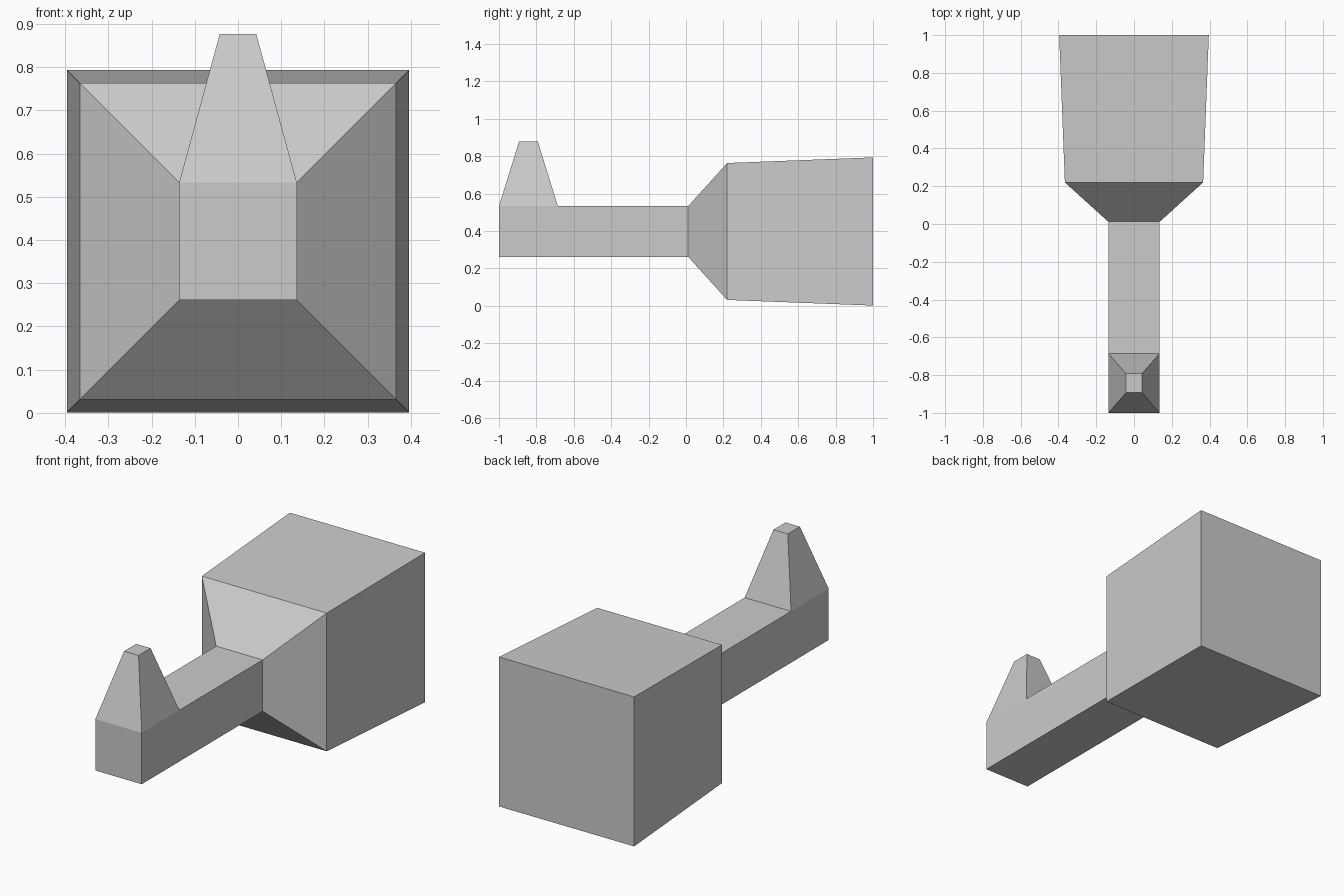
import bpy
import bmesh
from mathutils import Vector

old = bpy.data.objects.get("Cube")
if old:
    bpy.data.objects.remove(old, do_unlink=True)

MID_Z = 0.397
GREY = (0.6, 0.6, 0.6, 1.0)

grey = bpy.data.materials.new("light_grey")
grey.use_nodes = True
grey.diffuse_color = GREY
grey.node_tree.nodes["Principled BSDF"].inputs["Base Color"].default_value = GREY


def square_ring(bm, y, half):
    """Square section across the y axis."""
    corners = [(-1, -1), (1, -1), (1, 1), (-1, 1)]
    return [bm.verts.new((x * half, y, MID_Z + z * half)) for x, z in corners]


bm = bmesh.new()

# Handle, flared shoulder and block: (y, half width) sections from front to back
sections = [(-1.0, 0.136), (-0.685, 0.136), (0.012, 0.136), (0.22, 0.366), (1.0, 0.396)]
rings = [square_ring(bm, y, half) for y, half in sections]
bm.faces.new(rings[0])
bm.faces.new(reversed(rings[-1]))
top_faces = []
for a, b in zip(rings, rings[1:]):
    for i in range(4):
        j = (i + 1) % 4
        face = bm.faces.new((a[i], b[i], b[j], a[j]))
        if i == 2:
            top_faces.append(face)

# Tapered post drawn up from the top of the handle's front end
post_base = top_faces[0]
result = bmesh.ops.extrude_face_region(bm, geom=[post_base])
post_top = [v for v in result["geom"] if isinstance(v, bmesh.types.BMVert)]
if post_base.is_valid:
    bmesh.ops.delete(bm, geom=[post_base], context="FACES_ONLY")
centre = sum((v.co for v in post_top), Vector()) / len(post_top)
for v in post_top:
    v.co.x *= 0.31
    v.co.y = centre.y + (v.co.y - centre.y) * 0.32
    v.co.z = 0.877

bmesh.ops.recalc_face_normals(bm, faces=bm.faces)

mesh = bpy.data.meshes.new("block_with_handle_and_post")
bm.to_mesh(mesh)
bm.free()
mesh.materials.append(grey)
body = bpy.data.objects.new("block_with_handle_and_post", mesh)
bpy.context.collection.objects.link(body)
